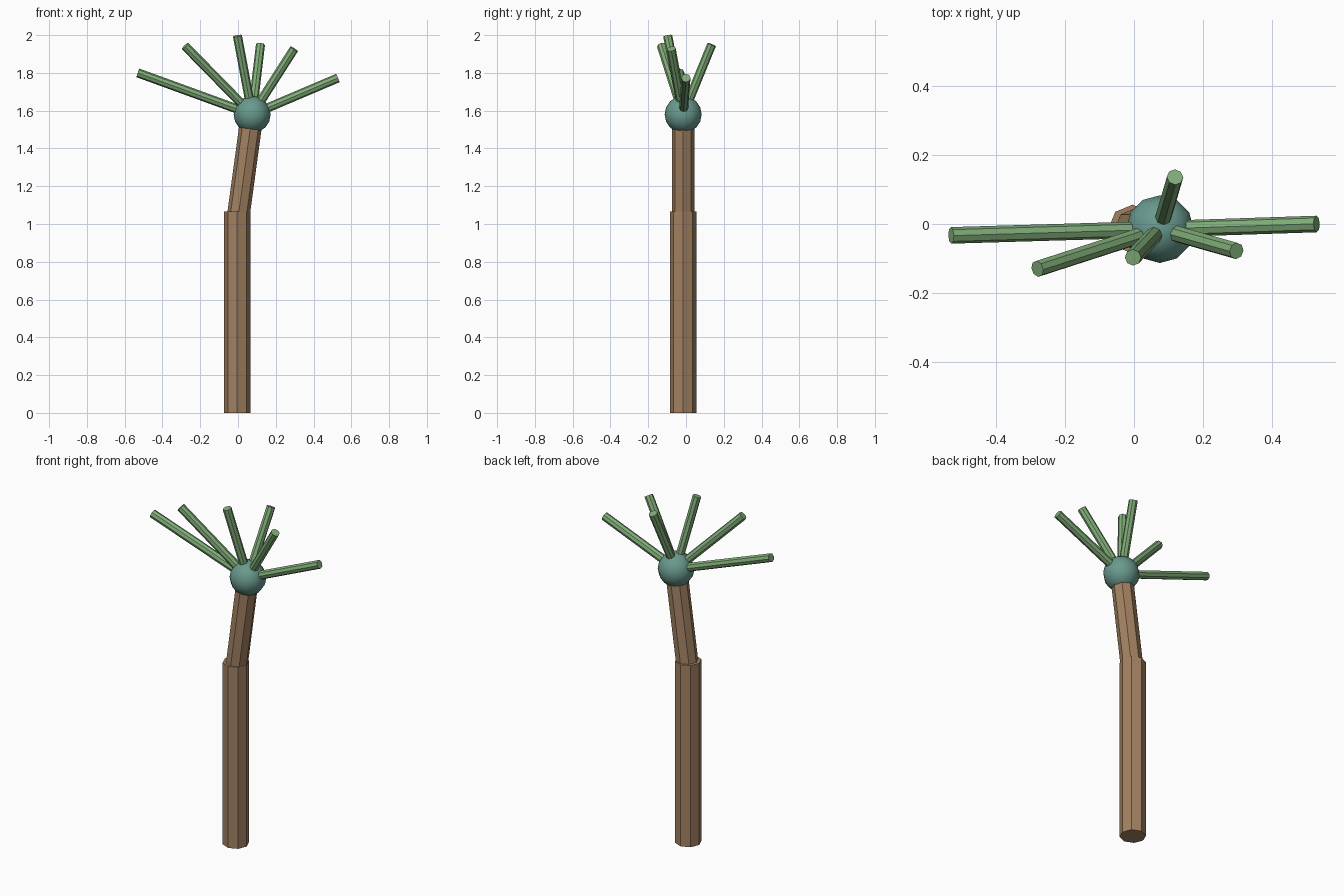
import bpy
from mathutils import Vector

if "Cube" in bpy.data.objects:
    bpy.data.objects.remove(bpy.data.objects["Cube"])


def material(name, color):
    m = bpy.data.materials.new(name)
    m.diffuse_color = (*color, 1)
    m.use_nodes = True
    m.node_tree.nodes["Principled BSDF"].inputs["Base Color"].default_value = m.diffuse_color
    return m


bark = material("bark", (0.36, 0.22, 0.12))
leaf = material("leaf_green", (0.22, 0.42, 0.19))
teal = material("crown_teal", (0.14, 0.32, 0.27))


def rod(name, start, end, radius, mat):
    """Eight-sided cylinder between two points."""
    a, b = Vector(start), Vector(end)
    d = b - a
    bpy.ops.mesh.primitive_cylinder_add(vertices=8, radius=radius, depth=d.length, location=(a + b) / 2)
    ob = bpy.context.object
    ob.name = name
    ob.rotation_mode = 'QUATERNION'
    ob.rotation_quaternion = Vector((0, 0, 1)).rotation_difference(d)
    ob.data.materials.append(mat)
    return ob


# Trunk: upright lower part and leaning upper part
rod("lower_trunk", (-0.004, -0.015, 0), (-0.004, -0.015, 1.065), 0.071, bark)
rod("upper_trunk", (0.0, -0.015, 1.03), (0.068, -0.015, 1.53), 0.06, bark)

# Crown ball
crown_center = (0.075, -0.015, 1.58)
bpy.ops.mesh.primitive_uv_sphere_add(segments=12, ring_count=8, radius=0.098, location=crown_center)
crown = bpy.context.object
crown.name = "crown"
crown.data.materials.append(teal)
bpy.ops.object.shade_smooth()

# Fronds fanning out from the crown
tips = [(-0.53, -0.033, 1.80), (-0.28, -0.13, 1.942), (-0.003, -0.097, 1.996),
        (0.119, 0.136, 1.95), (0.297, -0.078, 1.927), (0.529, 0.0, 1.773)]
for i, tip in enumerate(tips):
    rod(f"frond_{i + 1}", crown_center, tip, 0.024, leaf)
